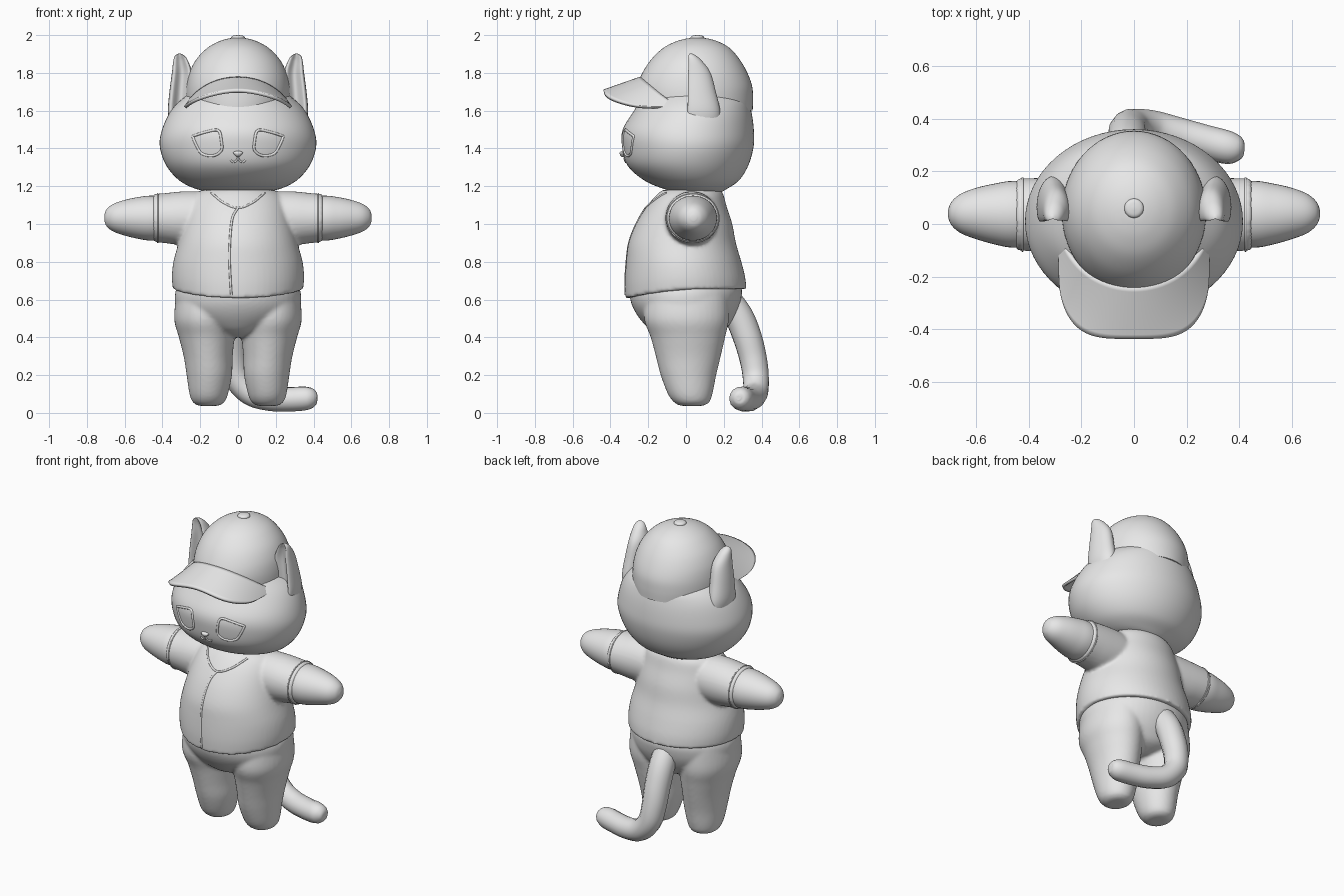
import bpy, bmesh, math
from mathutils import Vector

if "Cube" in bpy.data.objects:
    bpy.data.objects.remove(bpy.data.objects["Cube"])

grey = bpy.data.materials.new("plain_grey")
grey.diffuse_color = (0.8, 0.8, 0.8, 1)
grey.use_nodes = True
grey.node_tree.nodes["Principled BSDF"].inputs["Base Color"].default_value = grey.diffuse_color


def catmull(rows, steps=5):
    """Smooth interpolation through rows of numbers."""
    out = []
    for i in range(len(rows) - 1):
        p0, p1, p2 = rows[max(i - 1, 0)], rows[i], rows[i + 1]
        p3 = rows[min(i + 2, len(rows) - 1)]
        for k in range(steps):
            t = k / steps
            out.append([0.5 * (2 * b + (c - a) * t + (2 * a - 5 * b + 4 * c - d) * t * t
                               + (3 * b - a - 3 * c + d) * t ** 3)
                        for a, b, c, d in zip(p0, p1, p2, p3)])
    out.append(list(rows[-1]))
    return out


def finish(name, bm, angle=50):
    bmesh.ops.recalc_face_normals(bm, faces=bm.faces)
    me = bpy.data.meshes.new(name)
    bm.to_mesh(me)
    bm.free()
    ob = bpy.data.objects.new(name, me)
    bpy.context.collection.objects.link(ob)
    me.materials.append(grey)
    bpy.ops.object.select_all(action='DESELECT')
    ob.select_set(True)
    bpy.context.view_layer.objects.active = ob
    bpy.ops.object.shade_smooth_by_angle(angle=math.radians(angle))
    return ob


def loft(bm, rows, axis='z', sx=1, dent=0, seg=40, tweak=None):
    """Rows are (position, centre a, centre b, radius a, radius b)."""
    prev = first = None
    for t, ca, cb, ra, rb in catmull(rows):
        ring = []
        for k in range(seg):
            ang = 2 * math.pi * k / seg
            c, s = math.cos(ang), math.sin(ang)
            a, b = ca + ra * c, cb + rb * s
            if s < 0:
                b += dent * rb * s ** 4
            p = Vector((a, b, t) if axis == 'z' else (t, a, b))
            if tweak:
                p = tweak(p)
            p.x *= sx
            ring.append(bm.verts.new(p))
        if prev:
            for k in range(seg):
                j = (k + 1) % seg
                bm.faces.new((prev[k], prev[j], ring[j], ring[k]))
        first = first or ring
        prev = ring
    bm.faces.new(first)
    bm.faces.new(prev)


def blend(ob, voxel=0.012, smooth=5):
    """Fuse overlapping volumes into one soft skin."""
    m = ob.modifiers.new("fuse", 'REMESH')
    m.mode, m.voxel_size, m.use_smooth_shade = 'VOXEL', voxel, True
    m = ob.modifiers.new("soften", 'SMOOTH')
    m.factor, m.iterations = 0.5, smooth


def tube(name, pts, radii, cyclic=False):
    cu = bpy.data.curves.new(name, 'CURVE')
    cu.dimensions, cu.bevel_depth, cu.bevel_resolution = '3D', 1.0, 5
    cu.use_fill_caps = True
    sp = cu.splines.new('POLY')
    sp.points.add(len(pts) - 1)
    for q, p, r in zip(sp.points, pts, radii):
        q.co, q.radius = (*p, 1), r
    sp.use_cyclic_u, sp.use_smooth = cyclic, True
    ob = bpy.data.objects.new(name, cu)
    bpy.context.collection.objects.link(ob)
    cu.materials.append(grey)
    return ob


def seam(name, target, pts, r, cyclic=False):
    """Fine raised line laid on the front of a part."""
    dg = bpy.context.evaluated_depsgraph_get()
    ev = target.evaluated_get(dg)
    path = catmull(pts + pts[:1] if cyclic else pts, 6)
    hits = [ev.ray_cast(Vector((x, -1, z)), Vector((0, 1, 0))) for x, z in path]
    co = [h[1] for h in hits if h[0]]
    if cyclic:
        co = co[:-1]
    if len(co) > 2:
        tube(name, co, [r] * len(co), cyclic)


# head
bm = bmesh.new()
loft(bm, [(1.165, 0, .07, .12, .11), (1.185, 0, .05, .22, .165), (1.23, 0, .03, .31, .25),
          (1.31, 0, .01, .38, .32), (1.41, 0, .01, .414, .348), (1.5, 0, .012, .402, .347),
          (1.6, 0, .035, .355, .31), (1.67, 0, .045, .285, .275), (1.74, 0, .045, .18, .19),
          (1.76, 0, .045, .05, .05)], seg=64)
head = finish("head", bm, 80)

# cap crown and button
bm = bmesh.new()
loft(bm, [(1.6, 0, .045, .268, .308), (1.66, 0, .045, .275, .31), (1.73, 0, .045, .272, .305),
          (1.8, 0, .047, .257, .278), (1.87, 0, .05, .222, .235), (1.93, 0, .055, .165, .178),
          (1.965, 0, .058, .105, .115), (1.982, 0, .06, .05, .055), (1.985, 0, .06, .01, .01)], seg=64)
finish("cap_crown", bm)
bm = bmesh.new()
loft(bm, [(1.96, 0, .06, .034, .034), (1.985, 0, .06, .037, .037), (1.996, 0, .06, .028, .028),
          (2.0, 0, .06, .006, .006)], seg=24)
finish("cap_button", bm)

# cap brim
bm = bmesh.new()
NU, NV = 40, 12
grid = []
for i in range(NU + 1):
    x = .28 * math.sin((i / NU * 2 - 1) * math.pi / 2)
    q = min(abs(x) / .28, 1)
    yf = -.2 - .235 * math.sqrt(max(0, 1 - q ** 4))
    yb = .045 - .285 * math.sqrt(max(0, 1 - (x / .29) ** 2))
    col = []
    for j in range(NV + 1):
        y = yb + (yf - yb) * j / NV
        z = 1.705 + .35 * (y + .43) * (1 - q * q) - 1.12 * x * x
        col.append(bm.verts.new((x, y, z)))
    grid.append(col)
for i in range(NU):
    for j in range(NV):
        bm.faces.new((grid[i][j], grid[i + 1][j], grid[i + 1][j + 1], grid[i][j + 1]))
brim = finish("cap_brim", bm)
m = brim.modifiers.new("thickness", 'SOLIDIFY')
m.thickness, m.offset = .018, 0

# ears, hollowed at the front
for sx, side in ((1, "right"), (-1, "left")):
    bm = bmesh.new()
    loft(bm, [(1.52, .3, .065, .06, .115), (1.6, .308, .065, .063, .116), (1.7, .303, .058, .06, .1),
              (1.8, .297, .05, .053, .08), (1.86, .303, .038, .04, .05), (1.89, .308, .027, .026, .028),
              (1.903, .31, .022, .006, .008)], sx=sx, dent=.9)
    finish(side + "_ear", bm, 60)

# shirt with sleeves, hem dipping at the front
def hem(p):
    w = min(1, max(0, (.8 - p.z) / .14))
    p.z -= w * .05 * max(0, -p.y / .32) ** 1.5
    return p

bm = bmesh.new()
loft(bm, [(.655, 0, 0, .345, .32), (.72, 0, -.005, .35, .318), (.8, 0, -.012, .342, .305),
          (.9, 0, -.02, .315, .284), (1.0, 0, -.01, .29, .255), (1.09, 0, .003, .265, .213),
          (1.15, 0, .02, .235, .18), (1.18, 0, .03, .19, .155)], seg=64, tweak=hem)
for sx in (1, -1):
    loft(bm, [(.1, .03, 1.03, .13, .12), (.2, .03, 1.03, .14, .142), (.3, .032, 1.03, .142, .142),
              (.38, .035, 1.031, .14, .133), (.45, .037, 1.032, .137, .126)], axis='x', sx=sx)
shirt = finish("shirt", bm, 80)
blend(shirt, .011, 4)

# arms with cuff bands
for sx, side in ((1, "right"), (-1, "left")):
    bm = bmesh.new()
    loft(bm, [(.36, .036, 1.03, .12, .115), (.46, .037, 1.031, .127, .119), (.53, .038, 1.032, .116, .11),
              (.6, .04, 1.033, .098, .094), (.66, .04, 1.033, .075, .073), (.695, .04, 1.033, .045, .046),
              (.708, .04, 1.033, .015, .015)], axis='x', sx=sx)
    finish(side + "_arm", bm, 60)
    ring = [(sx * .425, .036 + .138 * math.cos(a), 1.031 + .128 * math.sin(a))
            for a in [2 * math.pi * k / 48 for k in range(48)]]
    tube(side + "_cuff_seam", ring, [.004] * 48, True)

# trousers: hips and two legs
bm = bmesh.new()
loft(bm, [(.74, 0, 0, .28, .26), (.66, 0, 0, .325, .295), (.6, 0, -.002, .335, .293),
          (.54, 0, 0, .32, .272), (.48, 0, .005, .26, .235), (.43, 0, .01, .16, .185),
          (.4, 0, .01, .06, .1)], seg=56)
for sx in (1, -1):
    loft(bm, [(.64, .17, .005, .155, .22), (.5, .176, .003, .162, .225), (.4, .166, .01, .147, .197),
              (.3, .158, .012, .13, .172), (.2, .152, .013, .12, .147), (.1, .155, .022, .102, .118),
              (.055, .156, .03, .082, .092), (.037, .156, .03, .05, .058)], sx=sx)
trousers = finish("trousers", bm, 80)
blend(trousers, .011, 4)

# tail curling to one side
tail = catmull([(-.02, .19, .64, .07), (-.025, .275, .52, .077), (-.025, .325, .4, .077),
                (-.022, .357, .28, .073), (.0, .37, .18, .07), (.07, .366, .105, .067),
                (.17, .34, .076, .066), (.27, .313, .072, .065), (.35, .293, .076, .064),
                (.39, .285, .079, .054), (.413, .28, .08, .034), (.42, .279, .08, .012)], 6)
tube("tail", [p[:3] for p in tail], [p[3] for p in tail])

# eyes, nose and mouth
for sx, side in ((1, "right"), (-1, "left")):
    eye = [(.24, 1.465), (.17, 1.487), (.105, 1.495), (.088, 1.44), (.088, 1.39),
           (.13, 1.362), (.19, 1.372), (.222, 1.42)]
    seam(side + "_eye_rim", head, [(sx * x, z) for x, z in eye], .007, True)
    seam(side + "_mouth", head, [(0, 1.35), (sx * .012, 1.332), (sx * .027, 1.328), (sx * .04, 1.34)], .005)
bm = bmesh.new()
loft(bm, [(1.355, 0, -.333, .006, .006), (1.365, 0, -.335, .017, .014), (1.378, 0, -.335, .026, .016),
          (1.386, 0, -.333, .012, .008)], seg=20)
finish("nose", bm, 80)

# shirt opening and neckline
seam("shirt_placket", shirt, [(.0, 1.085), (-.032, 1.02), (-.045, .85), (-.04, .7), (-.035, .625)], .006)
seam("shirt_neckline", shirt, [(-.14, 1.165), (-.08, 1.115), (0, 1.085), (.08, 1.115), (.14, 1.165)], .006)
